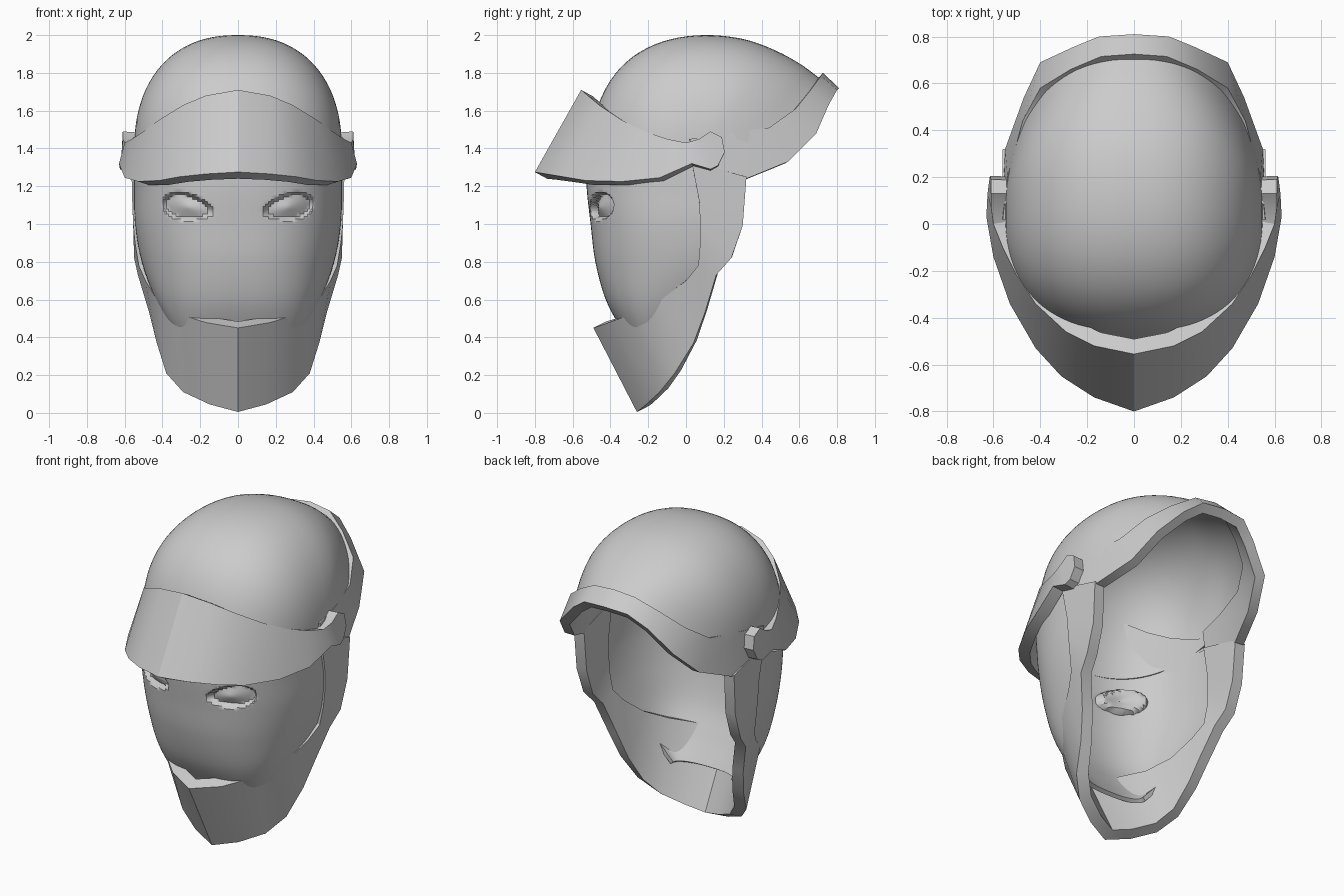
import bpy, math

if "Cube" in bpy.data.objects:
    bpy.data.objects.remove(bpy.data.objects["Cube"])


def finish(name, verts, faces, thick, mirror=False):
    """Make an object, mirror it if asked, thicken inwards and shade it."""
    me = bpy.data.meshes.new(name)
    me.from_pydata(verts, [], faces)
    ob = bpy.data.objects.new(name, me)
    bpy.context.collection.objects.link(ob)
    bpy.ops.object.select_all(action='DESELECT')
    bpy.context.view_layer.objects.active = ob
    ob.select_set(True)
    if mirror:
        m = ob.modifiers.new("mirror", 'MIRROR')
        m.use_clip = True
    s = ob.modifiers.new("thickness", 'SOLIDIFY')
    s.thickness, s.offset = thick, -1
    s.use_even_offset = mirror
    for mod in list(ob.modifiers):
        bpy.ops.object.modifier_apply(modifier=mod.name)
    bpy.ops.object.shade_smooth_by_angle(angle=math.radians(32))
    return ob


def band(name, upper, lower, thick, back=False):
    """Half band between two edges, running from the centre line to the right."""
    n = len(upper)
    faces = []
    for i in range(n - 1):
        f = (i, n + i, n + i + 1, i + 1)
        faces.append(f[::-1] if back else f)
    return finish(name, upper + lower, faces, thick, True)


def smooth(rows, t):
    """Catmull-Rom through rows of numbers, t from 0 to 1."""
    k = len(rows) - 1
    i = min(int(t * k), k - 1)
    f = t * k - i
    p1, p2 = rows[i], rows[i + 1]
    p0 = rows[i - 1] if i else [2 * a - b for a, b in zip(p1, p2)]
    p3 = rows[i + 2] if i + 2 <= k else [2 * b - a for a, b in zip(p1, p2)]
    return [0.5 * (2 * b + (c - a) * f + (2 * a - 5 * b + 4 * c - d) * f * f
                   + (3 * b - a - 3 * c + d) * f ** 3)
            for a, b, c, d in zip(p0, p1, p2, p3)]


def arc(t, n):
    """Half superellipse, t from 0 to 1: side value -1..1 and depth 0..1."""
    a = math.pi * (1 - t)
    c, s = math.cos(a), max(math.sin(a), 0)
    return math.copysign(abs(c) ** (2 / n), c), s ** (2 / n)


def shell(name, point, rows, cols, thick):
    verts = [point(r / rows, c / cols) for r in range(rows + 1) for c in range(cols + 1)]
    w = cols + 1
    faces = [(r * w + c, (r + 1) * w + c, (r + 1) * w + c + 1, r * w + c + 1)
             for r in range(rows) for c in range(cols)]
    return finish(name, verts, faces, thick)


# skull dome: arcs fanned about the ears, (y, z, sag) along the centre line
DOME = [(-.53, 1.24, 0), (-.525, 1.36, 0), (-.50, 1.52, 0), (-.43, 1.71, 0),
        (-.33, 1.845, 0), (-.2, 1.935, 0), (-.05, 1.985, 0), (.12, 2.0, 0),
        (.3, 1.98, 0), (.46, 1.925, .01), (.60, 1.85, .06), (.71, 1.77, .15)]


def dome_point(t, u):
    y, z, sag = smooth(DOME, 1 - t)
    x, s = arc(u, 2.3)
    return (.55 * x, .05 + (y - .05) * s,
            1.38 + (z - 1.38) * s - sag * 4 * s * (1 - s))


shell("skull_dome", dome_point, 40, 48, .025)

# face mask: level arcs (z, half width, front y, back y)
MASK = [(1.34, .55, -.53, .08), (1.18, .55, -.525, .1), (1.0, .545, -.505, .1),
        (.8, .51, -.48, .08), (.6, .435, -.425, -.04), (.44, .34, -.34, -.14),
        (.3, .22, -.25, -.16)]


def eye_depth(x, z):
    """Teardrop socket with a bulging lens inside."""
    dx, dz = abs(x) - .265, z - 1.09
    ca, sa = math.cos(.2), math.sin(.2)
    t = (dx * ca + dz * sa) / .14
    v = -dx * sa + dz * ca
    if abs(t) >= 1:
        return 0
    h = .07 * math.sqrt(1 - t * t) * (1 + .3 * t)
    d = math.hypot(t, v / max(.07 * (1 + .3 * t), .01))
    if abs(v) >= h:
        return 0
    edge = min((1 - d) / .2, 1)
    edge = edge * edge * (3 - 2 * edge)
    return edge * (.045 - .03 * (1 - d))


def mask_point(t, u):
    z, w, front, back = smooth(MASK, t)
    x, s = arc(u, 2.5)
    return (w * x, back + (front - back) * s + eye_depth(w * x, z), z)


shell("face_mask", mask_point, 84, 130, .025)

# brow visor with its rounded hinge tabs at the ears
band("brow_visor",
     [(0, -.555, 1.71), (.17, -.52, 1.68), (.29, -.46, 1.63), (.42, -.34, 1.55),
      (.50, -.22, 1.49), (.56, -.1, 1.45), (.60, 0, 1.43), (.61, .07, 1.45),
      (.61, .13, 1.49), (.61, .19, 1.46)],
     [(0, -.80, 1.275), (.17, -.74, 1.265), (.31, -.65, 1.25), (.42, -.53, 1.23),
      (.53, -.34, 1.225), (.60, -.14, 1.245), (.63, .03, 1.32), (.625, .13, 1.29),
      (.62, .17, 1.31), (.615, .205, 1.38)], .07)

# chin guard sweeping up to the ears
band("chin_guard",
     [(0, -.49, .45), (.17, -.41, .478), (.33, -.27, .53), (.43, -.13, .60),
      (.49, 0, .70), (.525, .065, .78), (.545, .075, .90), (.555, .075, 1.0),
      (.56, .07, 1.12), (.565, .03, 1.33)],
     [(0, -.26, .005), (.15, -.21, .045), (.29, -.14, .11), (.38, -.06, .21),
      (.43, .04, .37), (.47, .10, .53), (.53, .16, .73), (.55, .24, .82),
      (.555, .30, .99), (.56, .32, 1.25)], .07)

# rear rim around the back of the dome
band("rear_rim",
     [(0, .725, 1.80), (.14, .715, 1.785), (.27, .66, 1.71), (.40, .58, 1.61),
      (.475, .44, 1.51), (.54, .2, 1.48), (.56, .02, 1.45)],
     [(0, .81, 1.72), (.15, .80, 1.71), (.26, .755, 1.63), (.40, .69, 1.48),
      (.47, .54, 1.33), (.55, .32, 1.24), (.565, .04, 1.28)], .06, back=True)
